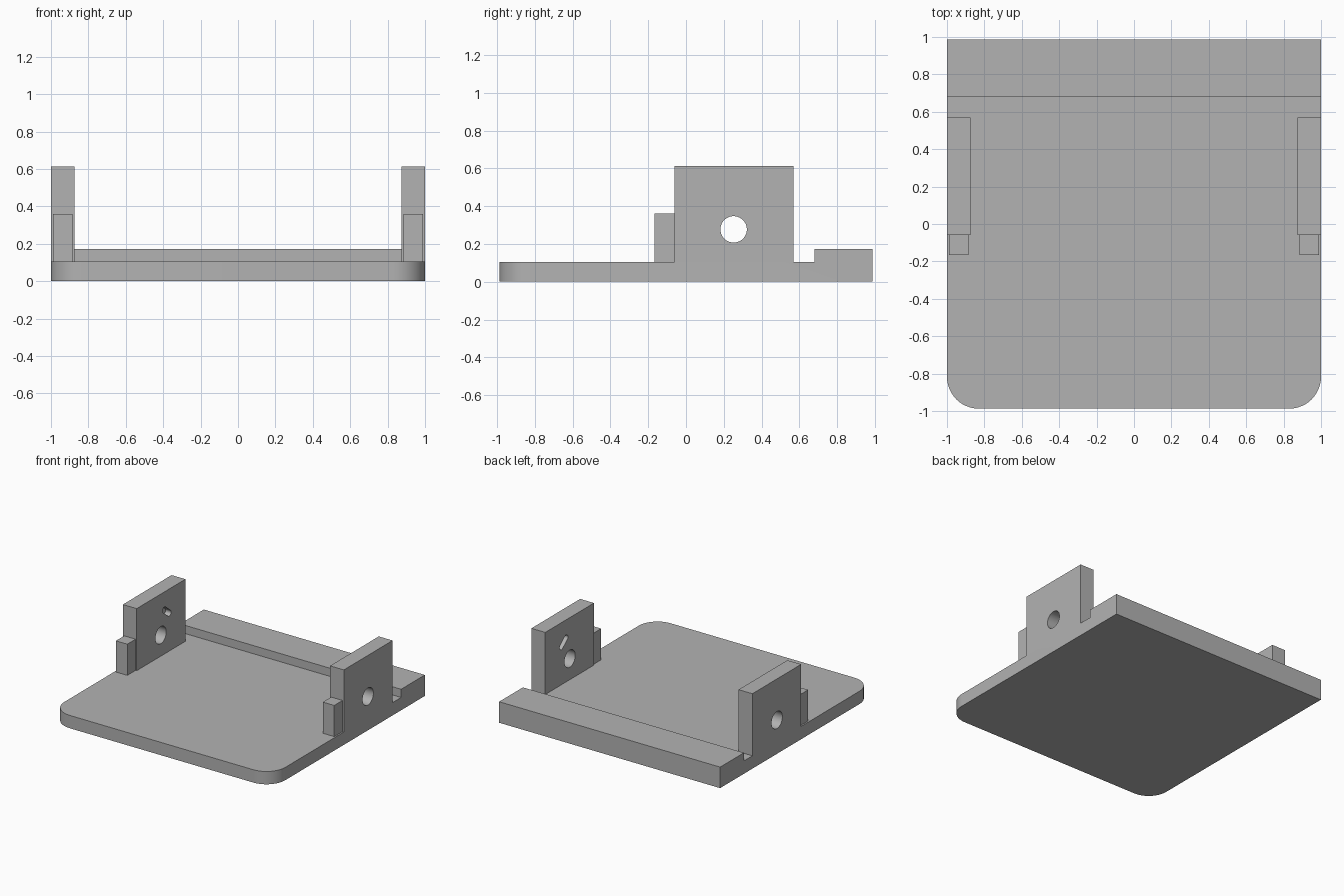
import bpy
import bmesh
import math

default_cube = bpy.data.objects.get("Cube")
if default_cube:
    bpy.data.objects.remove(default_cube, do_unlink=True)

grey = bpy.data.materials.new("plain grey")
grey.use_nodes = True
colour = (0.45, 0.45, 0.45, 1)
grey.diffuse_color = colour
grey.node_tree.nodes["Principled BSDF"].inputs["Base Color"].default_value = colour

DEPTH = 0.987      # half length of the plate
FLOOR = 0.105      # top of the plate
CORNER = 0.17      # front corner radius


def prism(name, outline, x0, x1, round_front=0):
    """Extrude a closed (y, z) outline along x."""
    bm = bmesh.new()
    face = bm.faces.new([bm.verts.new((x0, y, z)) for y, z in outline])
    moved = bmesh.ops.extrude_face_region(bm, geom=[face])["geom"]
    bmesh.ops.translate(bm, vec=(x1 - x0, 0, 0),
                        verts=[v for v in moved if isinstance(v, bmesh.types.BMVert)])
    bmesh.ops.recalc_face_normals(bm, faces=bm.faces)
    if round_front:
        corners = [e for e in bm.edges
                   if all(v.co.y < -DEPTH + 0.01 for v in e.verts)
                   and abs(e.verts[0].co.z - e.verts[1].co.z) > 0.01]
        bmesh.ops.bevel(bm, geom=corners, offset=round_front, segments=12,
                        profile=0.5, affect='EDGES')
    mesh = bpy.data.meshes.new(name)
    bm.to_mesh(mesh)
    bm.free()
    mesh.materials.append(grey)
    obj = bpy.data.objects.new(name, mesh)
    bpy.context.collection.objects.link(obj)
    return obj


def rectangle(y0, y1, z0, z1):
    return [(y0, z0), (y1, z0), (y1, z1), (y0, z1)]


def slot(start, end, radius, steps=16):
    """Rounded slot outline; equal ends give a circle."""
    turn = math.atan2(end[1] - start[1], end[0] - start[0])
    points = []
    for centre, first in ((end, turn - math.pi / 2), (start, turn + math.pi / 2)):
        for i in range(steps):
            a = first + math.pi * (i + 0.5) / steps
            points.append((centre[0] + radius * math.cos(a),
                           centre[1] + radius * math.sin(a)))
    return points


def cut(obj, cutter):
    mod = obj.modifiers.new("cut", 'BOOLEAN')
    mod.operation = 'DIFFERENCE'
    mod.solver = 'EXACT'
    mod.object = cutter
    bpy.context.view_layer.objects.active = obj
    bpy.ops.object.modifier_apply(modifier=mod.name)
    bpy.data.objects.remove(cutter, do_unlink=True)


# Plate with the raised rear rail
step = 0.68
profile = [(-DEPTH, 0), (DEPTH, 0), (DEPTH, 0.172), (step, 0.172),
           (step, FLOOR), (-DEPTH, FLOOR)]
parts = [prism("base_plate", profile, -1, 1, CORNER)]

for side, s in (("left", 1), ("right", -1)):
    # Upright bracket with a pivot hole and a blind slot on its inner face
    bracket = prism(side + "_bracket", rectangle(-0.06, 0.57, FLOOR, 0.613),
                    s * 0.875, s)
    pivot = (0.252, 0.277)
    cut(bracket, prism("pivot_cutter", slot(pivot, pivot, 0.07), s * 0.8, s * 1.1))
    cut(bracket, prism("slot_cutter", slot((0.30, 0.465), (0.36, 0.415), 0.024),
                       s * 0.8, s * 0.925))
    # Small stop block in front of the bracket
    stop = prism(side + "_stop", rectangle(-0.167, -0.06, FLOOR, 0.36),
                 s * 0.885, s * 0.988)
    parts += [bracket, stop]

# Smooth the rounded corners and holes, keep edges sharp
for obj in bpy.context.selected_objects:
    obj.select_set(False)
for obj in parts:
    obj.select_set(True)
bpy.context.view_layer.objects.active = parts[0]
bpy.ops.object.shade_smooth_by_angle(angle=math.radians(30))
